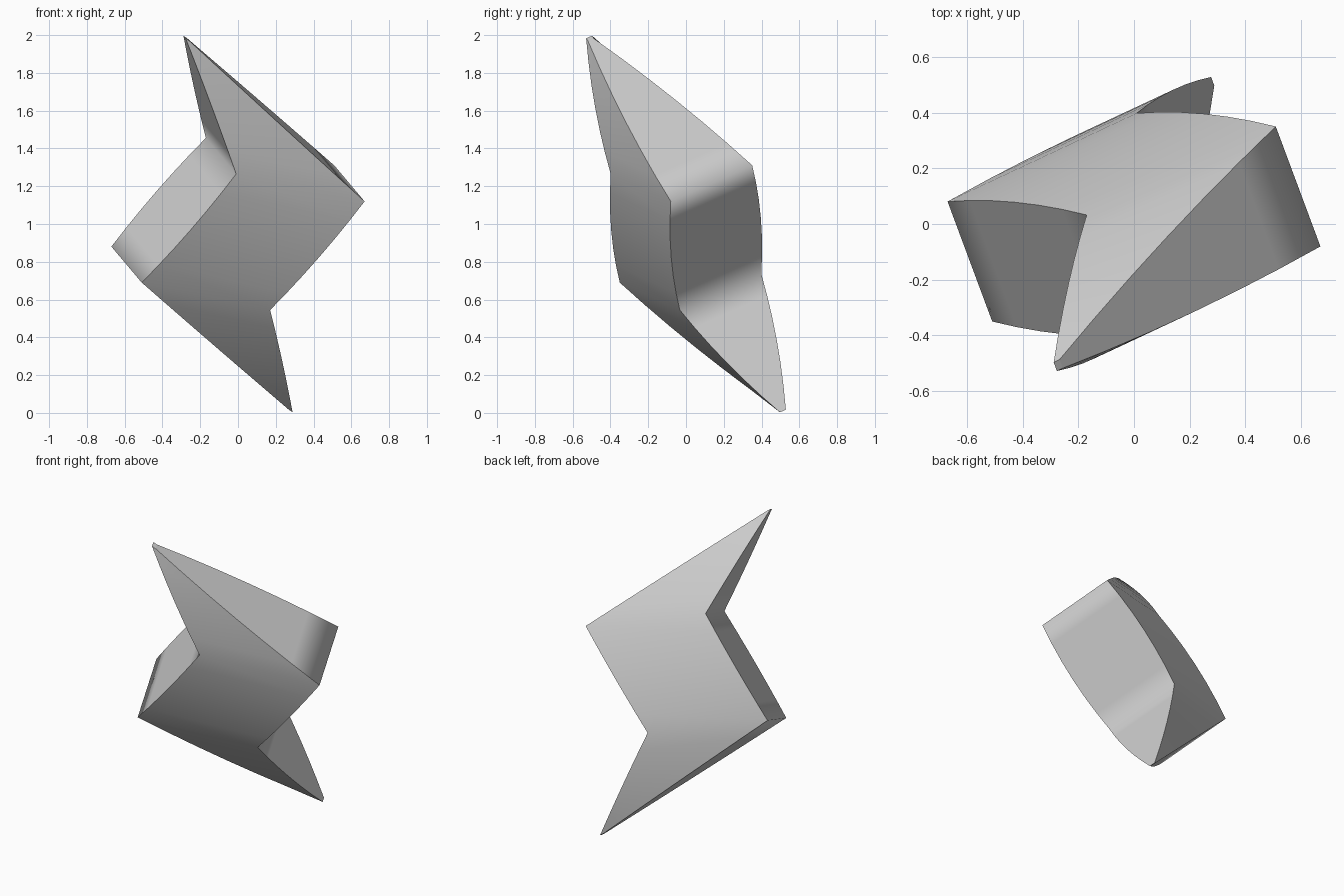
import bpy
import bmesh
from mathutils import Vector

cube = bpy.data.objects.get("Cube")
if cube:
    bpy.data.objects.remove(cube, do_unlink=True)

# Single grey material
grey = bpy.data.materials.new("plain grey")
grey.use_nodes = True
colour = (0.6, 0.6, 0.6, 1.0)
grey.diffuse_color = colour
bsdf = next(n for n in grey.node_tree.nodes if n.type == 'BSDF_PRINCIPLED')
bsdf.inputs["Base Color"].default_value = colour
bsdf.inputs["Roughness"].default_value = 0.6

CENTRE = Vector((0, 0, 1))
NORMAL = Vector((-0.322, 0.865, 0.382)).normalized()   # thickness direction
TIP, BODY = 0.018, 0.249                               # half thicknesses

# Upper half of the zigzag outline: (left, right) points on the middle plane
tip = (Vector((-0.283, -0.513, 1.99)), Vector((-0.262, -0.503, 1.975)))
shoulder = (Vector((-0.09, -0.183, 1.36)), Vector((0.59, 0.135, 1.215)))


def opposite(pair):
    """Point-mirror a station through the centre, swapping its sides."""
    left, right = pair
    return (2 * CENTRE - right, 2 * CENTRE - left)


stations = [(tip, TIP), (shoulder, BODY),
            (opposite(shoulder), BODY), (opposite(tip), TIP)]
bulges = [0.08, 0.10, 0.08]     # swelling of each section
SEGMENTS = 6

# Cross-sections from the upper tip to the lower tip
sections = []
for i, bulge in enumerate(bulges):
    (p0, h0), (p1, h1) = stations[i], stations[i + 1]
    for k in range(SEGMENTS + (i == 2)):
        t = k / SEGMENTS
        h = h0 + (h1 - h0) * t + bulge * t * (1 - t)
        left, right = p0[0].lerp(p1[0], t), p0[1].lerp(p1[1], t)
        sections.append([left - NORMAL * h, right - NORMAL * h,
                         right + NORMAL * h, left + NORMAL * h])

# Loft the cross-sections into one closed solid
bm = bmesh.new()
rings = [[bm.verts.new(p) for p in s] for s in sections]
for a, b in zip(rings, rings[1:]):
    for j in range(4):
        k = (j + 1) % 4
        bm.faces.new((a[j], a[k], b[k], b[j]))
bm.faces.new(rings[0])
bm.faces.new(rings[-1])
bmesh.ops.recalc_face_normals(bm, faces=bm.faces[:])

# Smooth along the length, crisp along the rims and tips
for f in bm.faces:
    f.smooth = True
for a, b in zip(rings, rings[1:]):
    for j in range(4):
        bm.edges.get((a[j], b[j])).smooth = False
for ring in (rings[0], rings[-1]):
    for j in range(4):
        bm.edges.get((ring[j], ring[(j + 1) % 4])).smooth = False

mesh = bpy.data.meshes.new("zigzag_bolt")
bm.to_mesh(mesh)
bm.free()
mesh.materials.append(grey)
bolt = bpy.data.objects.new("zigzag_bolt", mesh)
bpy.context.collection.objects.link(bolt)
